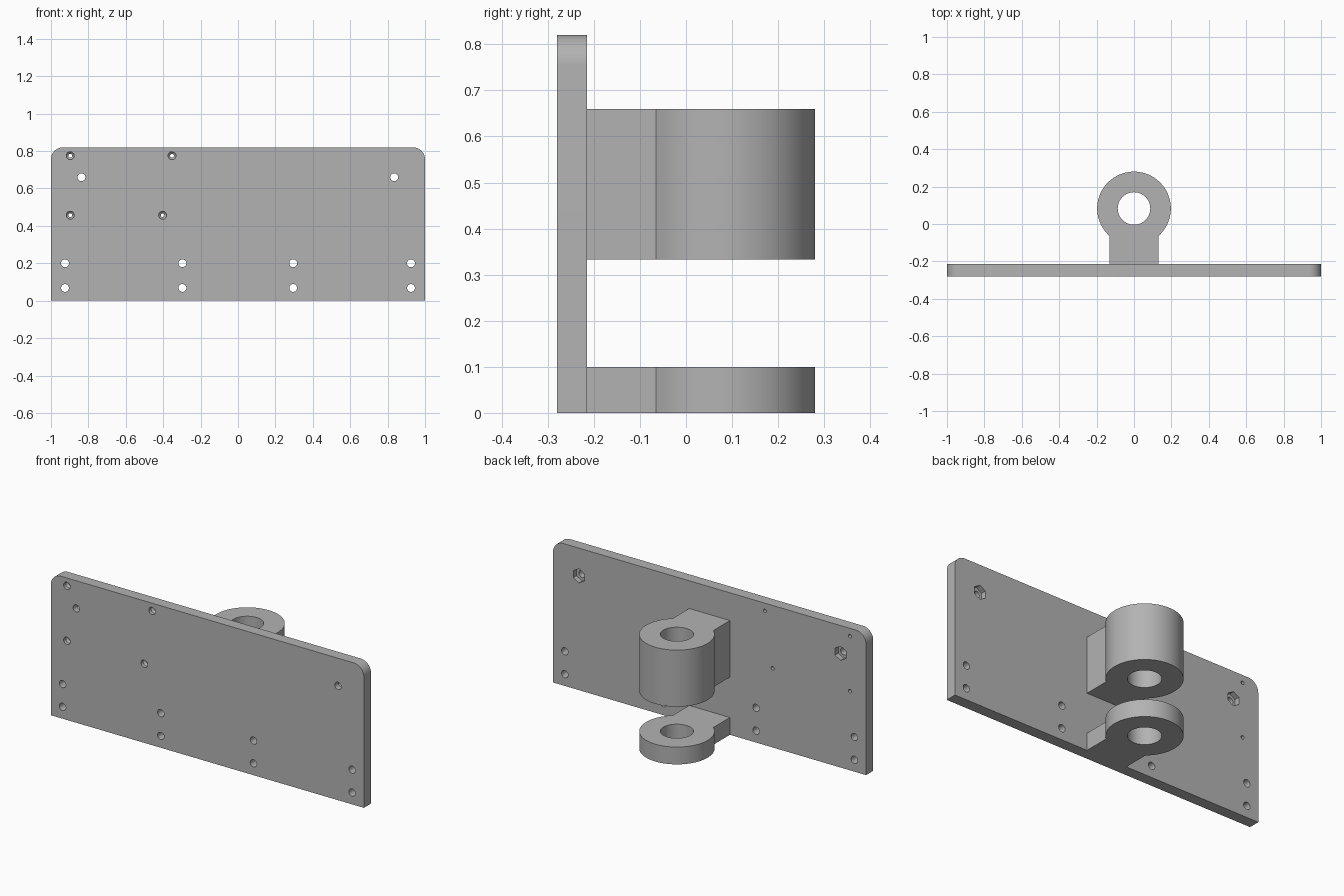
import bpy
import bmesh
from math import sin, cos, pi, radians, asin

cube = bpy.data.objects.get("Cube")
if cube:
    bpy.data.objects.remove(cube, do_unlink=True)

grey = bpy.data.materials.new("plain grey")
grey.use_nodes = True
colour = (0.45, 0.45, 0.45, 1)
grey.diffuse_color = colour
grey.node_tree.nodes["Principled BSDF"].inputs["Base Color"].default_value = colour


def arc(cx, cy, r, start, end, n):
    return [(cx + r * cos(start + (end - start) * i / n),
             cy + r * sin(start + (end - start) * i / n)) for i in range(n + 1)]


def ring(cx, cy, r, n, turn=0):
    return arc(cx, cy, r, turn, turn + 2 * pi, n)[:-1]


def loft(bm, rings):
    """Closed solid through a list of equal-length vertex rings."""
    loops = [[bm.verts.new(p) for p in pts] for pts in rings]
    n = len(loops[0])
    for a, b in zip(loops, loops[1:]):
        for i in range(n):
            j = (i + 1) % n
            bm.faces.new((a[i], a[j], b[j], b[i]))
    bm.faces.new(loops[0][::-1])
    bm.faces.new(loops[-1])


def finish(name, bm):
    bmesh.ops.recalc_face_normals(bm, faces=bm.faces)
    mesh = bpy.data.meshes.new(name)
    bm.to_mesh(mesh)
    bm.free()
    mesh.materials.append(grey)
    obj = bpy.data.objects.new(name, mesh)
    bpy.context.collection.objects.link(obj)
    return obj


def cut(obj, cutters):
    """Subtract each cutter, then smooth the round walls."""
    bpy.ops.object.select_all(action='DESELECT')
    bpy.context.view_layer.objects.active = obj
    obj.select_set(True)
    for cutter in cutters:
        cutter.hide_render = True
        mod = obj.modifiers.new("cut", 'BOOLEAN')
        mod.operation = 'DIFFERENCE'
        mod.solver = 'EXACT'
        mod.object = cutter
        bpy.ops.object.modifier_apply(modifier=mod.name)
        bpy.data.objects.remove(cutter, do_unlink=True)
    bpy.ops.object.shade_smooth_by_angle(angle=radians(30))


FRONT, BACK, HEIGHT, CORNER = -0.28, -0.215, 0.82, 0.065


def drill(bm, x, z, stations, n=24, turn=0):
    """Cutter along y, from (y, radius) stations."""
    loft(bm, [[(px, y, pz) for px, pz in ring(x, z, r, n, turn)] for y, r in stations])


# Back plate with rounded top corners
outline = [(-1, 0), (1, 0)]
outline += arc(1 - CORNER, HEIGHT - CORNER, CORNER, 0, pi / 2, 12)
outline += arc(CORNER - 1, HEIGHT - CORNER, CORNER, pi / 2, pi, 12)
bm = bmesh.new()
loft(bm, [[(x, y, z) for x, z in outline] for y in (FRONT, BACK)])
plate = finish("back_plate", bm)

# Straight screw holes and countersunk holes
HOLE, PILOT = 0.021, 0.01
bm = bmesh.new()
straight = [(x, z) for x in (-0.925, -0.297, 0.295, 0.925) for z in (0.068, 0.2)]
bolts = [(-0.837, 0.66), (0.835, 0.66)]
for x, z in straight + bolts:
    drill(bm, x, z, [(FRONT - 0.02, HOLE), (BACK + 0.02, HOLE)])
for x, z in [(-0.897, 0.775), (-0.353, 0.775), (-0.897, 0.457), (-0.403, 0.457)]:
    drill(bm, x, z, [(FRONT - 0.02, HOLE), (FRONT + 0.02, HOLE),
                     (FRONT + 0.03, PILOT), (BACK + 0.02, PILOT)])
holes = finish("hole_cutter", bm)

# Hexagonal nut pockets in the rear face
bm = bmesh.new()
for x, z in bolts:
    drill(bm, x, z, [(BACK - 0.03, 0.041), (BACK + 0.02, 0.041)], 6, pi / 6)
cut(plate, [holes, finish("nut_cutter", bm)])

# Hinge knuckles: round eye on a straight neck, with a pin bore
EYE_Y, EYE_R, BORE_R, NECK = 0.083, 0.197, 0.087, 0.13
half = asin(NECK / EYE_R)
for name, low, high in (("upper_knuckle", 0.333, 0.66), ("lower_knuckle", 0, 0.1)):
    side = [(-NECK, BACK), (NECK, BACK)]
    side += arc(0, EYE_Y, EYE_R, half - pi / 2, 1.5 * pi - half, 64)
    bm = bmesh.new()
    loft(bm, [[(x, y, z) for x, y in side] for z in (low, high)])
    knuckle = finish(name, bm)
    bm = bmesh.new()
    loft(bm, [[(x, y, z) for x, y in ring(0, EYE_Y, BORE_R, 48)]
              for z in (low - 0.05, high + 0.05)])
    cut(knuckle, [finish("bore_cutter", bm)])
